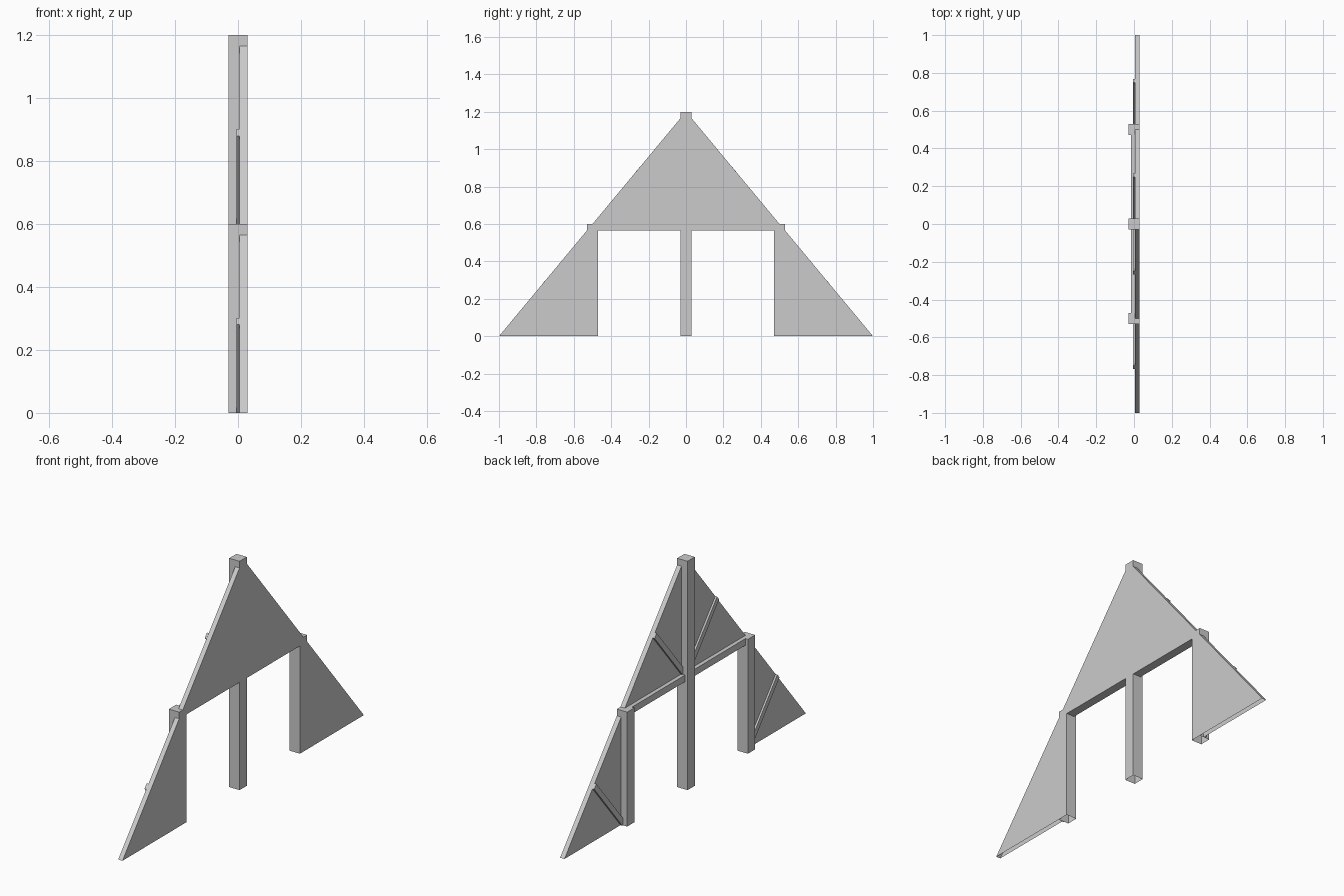
import bpy
import bmesh

cube = bpy.data.objects.get("Cube")
if cube:
    bpy.data.objects.remove(cube)

# One plain grey material
grey = bpy.data.materials.new("plain grey")
grey.use_nodes = True
colour = (0.6, 0.6, 0.6, 1)
grey.diffuse_color = colour
grey.node_tree.nodes["Principled BSDF"].inputs["Base Color"].default_value = colour


def slab(name, profile, x0, x1, side=1):
    """Extrude a (y, z) outline from x0 to x1, leaving ground faces open."""
    bm = bmesh.new()
    outline = [bm.verts.new((x0, side * y, z)) for y, z in profile]
    cap = bm.faces.new(outline)
    grown = bmesh.ops.extrude_face_region(bm, geom=[cap])["geom"]
    moved = [g for g in grown if isinstance(g, bmesh.types.BMVert)]
    bmesh.ops.translate(bm, verts=moved, vec=(x1 - x0, 0, 0))
    bmesh.ops.recalc_face_normals(bm, faces=bm.faces)
    ground = [f for f in bm.faces if all(v.co.z < 0.001 for v in f.verts)]
    bmesh.ops.delete(bm, geom=ground, context="FACES_ONLY")
    mesh = bpy.data.meshes.new(name)
    bm.to_mesh(mesh)
    bm.free()
    mesh.materials.append(grey)
    obj = bpy.data.objects.new(name, mesh)
    bpy.context.collection.objects.link(obj)
    return obj


def box(y0, y1, z0, z1):
    return [(y0, z0), (y1, z0), (y1, z1), (y0, z1)]


HALF = 0.03      # half the post width
BACK = 0.005     # rear plane of the panels
RAIL = 0.565     # underside of the rail

# Tall centre post
slab("centre_post", box(-HALF, HALF, 0, 1.2), -HALF, HALF)

upper_panel = [(HALF, RAIL), (0.47, RAIL), (0.47, 0.6), (0.5, 0.6), (HALF, 1.165)]
lower_panel = [(0.53, 0), (1, 0), (0.53, RAIL)]
brace = [(HALF, 0.6), (0.035, 0.6), (0.268, 0.88), (0.25, 0.901), (HALF, 0.638)]

# Posts, rails, panels and braces on both sides
for label, side in (("front", -1), ("back", 1)):
    slab(label + "_post", box(0.47, 0.53, 0, 0.6), -HALF, HALF, side)
    slab(label + "_rail", box(HALF, 0.47, RAIL, 0.6), -0.016, BACK, side)
    slab(label + "_upper_panel", upper_panel, BACK, HALF, side)
    slab(label + "_lower_panel", lower_panel, BACK, HALF, side)
    slab(label + "_upper_brace", brace, -0.005, BACK, side)
    lower_brace = [(y + 0.5, z - 0.6) for y, z in brace]
    slab(label + "_lower_brace", lower_brace, -0.005, BACK, side)
